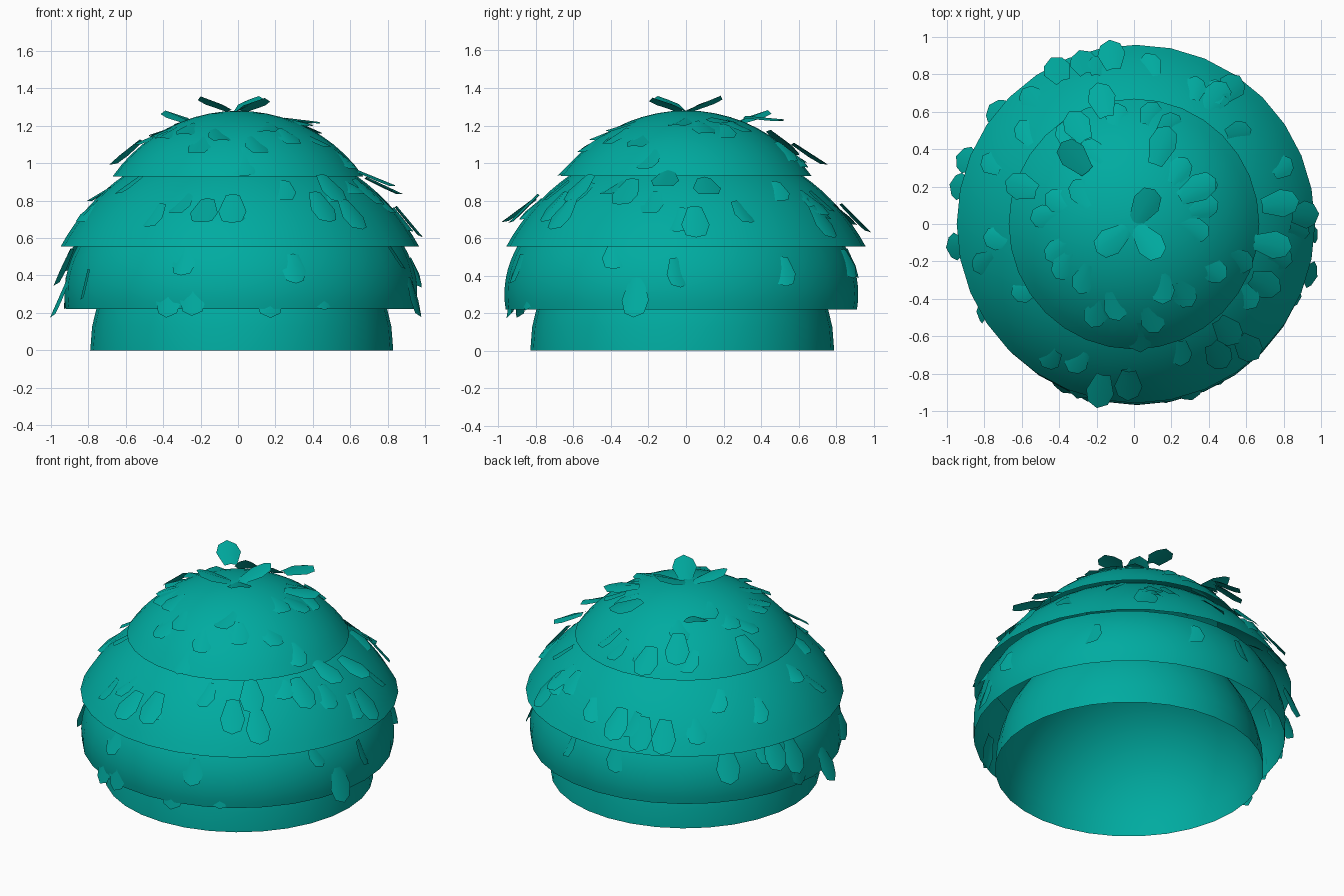
import bpy, bmesh, math, random
from mathutils import Matrix, Vector

if "Cube" in bpy.data.objects:
    bpy.data.objects.remove(bpy.data.objects["Cube"])

random.seed(11)
teal = bpy.data.materials.new("teal")
teal.diffuse_color = (0.0, 0.41, 0.355, 1)
teal.use_nodes = True
teal.node_tree.nodes["Principled BSDF"].inputs["Base Color"].default_value = teal.diffuse_color

# Dome shells, open underneath: centre x, y, z, radius, height above centre, rim z, upper end
# (the middle shells are overlapping bands, the others are closed at the top)
SHELLS = [
    ("bottom_tier", 0.02, -0.02, 0.0, 0.81, 0.81, 0.0, None),
    ("lower_tier", 0.015, -0.025, 0.3, 0.943, 0.68, 0.22, 0.63),
    ("middle_tier", 0.01, 0.0, 0.03, 1.09, 1.10, 0.555, 1.0),
    ("top_tier", 0.0, 0.0, 0.464, 0.816, 0.816, 0.93, None),
]


def dome(name, cx, cy, cz, r, h, rim, end, segs=32, rings=10):
    bm = bmesh.new()
    a0 = math.asin((rim - cz) / h)
    a1 = math.asin((end - cz) / h) if end else math.pi / 2
    rows = []
    for i in range(rings + (1 if end else 0)):
        a = a0 + (a1 - a0) * i / rings
        rows.append([bm.verts.new((cx + r * math.cos(a) * math.cos(t),
                                   cy + r * math.cos(a) * math.sin(t),
                                   cz + h * math.sin(a)))
                     for t in (2 * math.pi * k / segs for k in range(segs))])
    for lo, hi in zip(rows, rows[1:]):
        for k in range(segs):
            n = (k + 1) % segs
            bm.faces.new((lo[k], lo[n], hi[n], hi[k]))
    if not end:
        tip = bm.verts.new((cx, cy, cz + h))
        for k in range(segs):
            bm.faces.new((rows[-1][k], rows[-1][(k + 1) % segs], tip))
    return finish(name, bm)


def finish(name, bm):
    me = bpy.data.meshes.new(name)
    bm.to_mesh(me)
    bm.free()
    me.materials.append(teal)
    ob = bpy.data.objects.new(name, me)
    bpy.context.collection.objects.link(ob)
    bpy.context.view_layer.objects.active = ob
    ob.select_set(True)
    bpy.ops.object.shade_smooth_by_angle(angle=math.radians(35))
    ob.select_set(False)
    return ob


def leaf(bm, pos, azimuth, pitch, length=0.22, width=0.15):
    """Flat pointed leaf, folded on its midrib; pitch is the downward slope in degrees."""
    outline = [(-0.5, 0.25), (0.05, 0.5), (0.38, 0.36)]
    m = (Matrix.Translation(pos) @ Matrix.Rotation(azimuth, 4, 'Z')
         @ Matrix.Rotation(math.radians(pitch), 4, 'Y'))
    rib = [bm.verts.new(m @ Vector((u * length, 0, 0.012))) for u in (-0.5, 0.05, 0.5)]
    for s in (1, -1):
        e = [bm.verts.new(m @ Vector((u * length, s * v * width, 0))) for u, v in outline]
        loop = [rib[0], rib[1], rib[2], e[2], e[1], e[0]]
        bm.faces.new(loop if s < 0 else loop[::-1])


# Leaves that stand out from the tiers: centre x, y, z, pitch
LEAVES = [
    (-0.12, -0.09, 1.31, -19), (0.08, -0.1, 1.305, -17), (0.06, 0.1, 1.31, -20),
    (-0.32, 0.36, 1.24, -16), (0.15, 0.42, 1.23, 5), (0.34, 0.19, 1.22, 6),
    (-0.93, 0.2, 0.44, 65), (-0.89, 0.34, 0.5, 60), (-0.73, 0.6, 0.47, 65),
    (-0.41, 0.82, 0.66, 52), (-0.27, 0.86, 0.66, 55), (-0.12, 0.9, 0.7, 45),
    (0.52, 0.73, 0.68, 52), (0.44, 0.68, 0.78, 38), (0.91, 0.05, 0.68, 50),
    (0.94, -0.27, 0.28, 74), (0.74, -0.11, 0.91, 22), (0.78, 0.11, 0.87, 25),
    (0.7, -0.32, 0.84, 40), (0.61, -0.66, 0.72, 48), (0.5, -0.57, 0.86, 42),
    (0.45, -0.7, 0.76, 48), (0.45, -0.83, 0.32, 80), (0.17, -0.93, 0.28, 82),
    (-0.03, -0.86, 0.75, 45), (-0.18, -0.89, 0.74, 36), (-0.37, -0.87, 0.28, 78),
    (-0.24, -0.92, 0.29, 80), (-0.95, -0.12, 0.27, 66), (0.03, -0.6, 1.0, 45),
    (-0.6, 0.2, 1.05, 38), (-0.3, 0.52, 1.1, 38), (-0.17, 0.66, 1.04, 32),
]
bm = bmesh.new()
for x, y, z, pitch in LEAVES:
    leaf(bm, (x, y, z), math.atan2(y, x), pitch)
finish("raised_leaves", bm)

# Smaller leaves lying against each visible band, roots sunk in
bm = bmesh.new()
for (name, cx, cy, cz, r, h, rim, end), top, count in zip(SHELLS[1:], (0.5, 0.88, 1.22), (10, 20, 22)):
    for i in range(count):
        t = 2 * math.pi * (i + random.uniform(-0.35, 0.35)) / count
        z = random.uniform(rim + 0.08, top)
        a = math.asin((z - cz) / h)
        rr = r * math.cos(a) - 0.003
        slope = math.degrees(math.atan2(h * math.cos(a), r * math.sin(a)))
        leaf(bm, (cx + rr * math.cos(t), cy + rr * math.sin(t), z),
             t + random.uniform(-0.5, 0.5), slope - random.uniform(2, 14), 0.17, 0.13)
finish("flat_leaves", bm)

for s in SHELLS:
    dome(*s)
